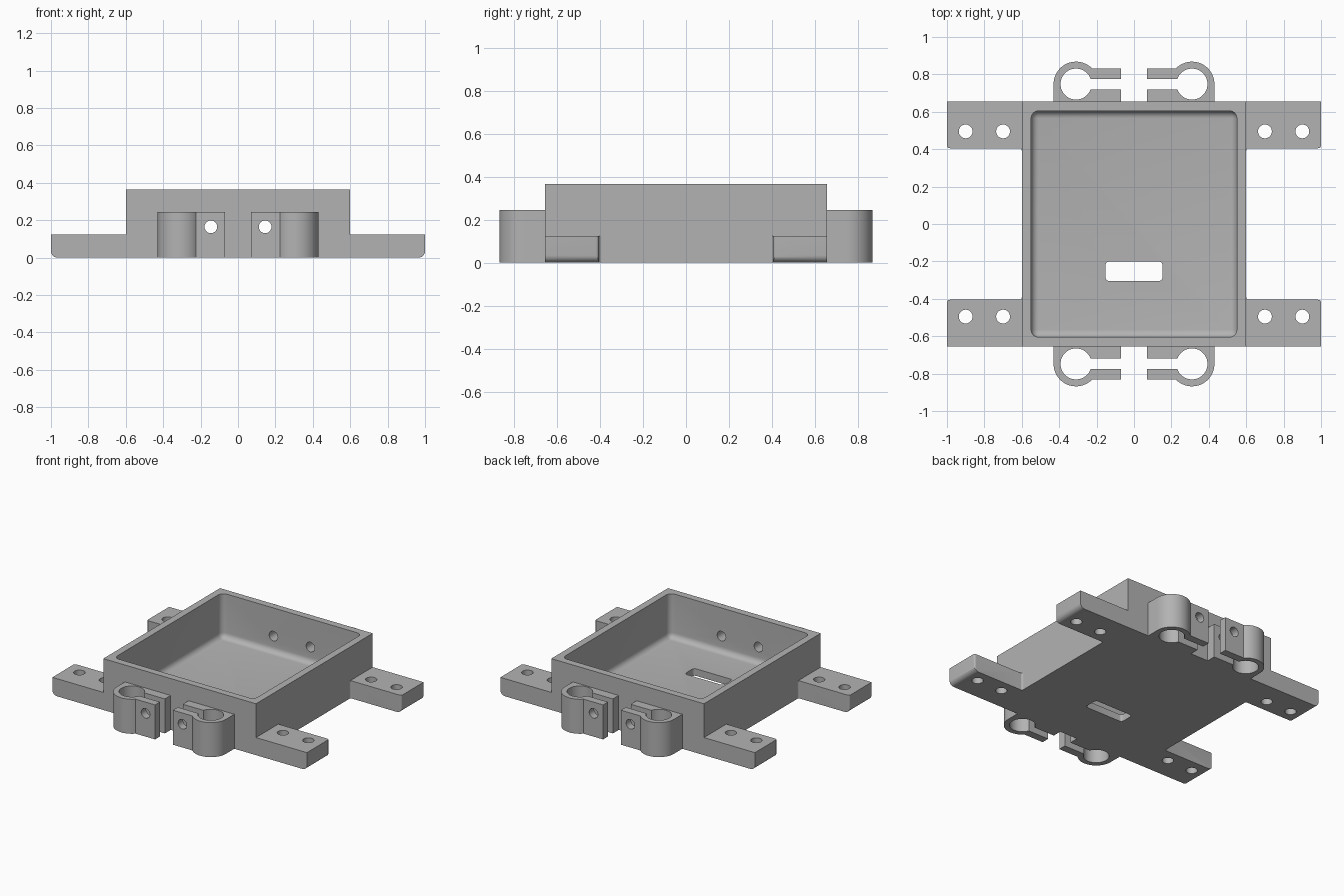
import bpy, bmesh, math
from mathutils import Matrix, Vector

cube = bpy.data.objects.get("Cube")
if cube:
    bpy.data.objects.remove(cube, do_unlink=True)

GREY = (0.45, 0.45, 0.45, 1)
grey = bpy.data.materials.new("plain grey")
grey.use_nodes = True
grey.diffuse_color = GREY
grey.node_tree.nodes["Principled BSDF"].inputs["Base Color"].default_value = GREY

# Main sizes
HALF_X, HALF_Y, HEIGHT = 0.6, 0.655, 0.365
WALL, FLOOR = 0.05, 0.05
LUG_END, LUG_IN, LUG_H = 1.0, 0.405, 0.125
RING_X, RING_Y, RING_R, BORE_R = 0.31, 0.748, 0.12, 0.083
CLAMP_H, ARM_END, ARM_Y, GAP = 0.245, 0.07, 0.083, 0.028
BOLT_X, BOLT_Z, BOLT_R = 0.145, 0.165, 0.034


def finish(bm, name):
    bmesh.ops.recalc_face_normals(bm, faces=bm.faces)
    mesh = bpy.data.meshes.new(name)
    bm.to_mesh(mesh)
    bm.free()
    mesh.materials.append(grey)
    obj = bpy.data.objects.new(name, mesh)
    bpy.context.collection.objects.link(obj)
    return obj


def box(name, lo, hi, radius=0, pick=None):
    """Box between two corners, with the picked edges rounded."""
    bm = bmesh.new()
    bmesh.ops.create_cube(bm, size=1)
    lo, hi = Vector(lo), Vector(hi)
    for v in bm.verts:
        v.co = (lo + hi) / 2 + v.co * (hi - lo)
    if radius:
        bmesh.ops.bevel(bm, geom=[e for e in bm.edges if pick(e)], offset=radius,
                        segments=6, profile=0.5, affect='EDGES')
    return finish(bm, name)


def cylinder(name, radius, length, matrix):
    bm = bmesh.new()
    bmesh.ops.create_cone(bm, cap_ends=True, segments=32, radius1=radius,
                          radius2=radius, depth=length, matrix=matrix)
    return finish(bm, name)


def arc(cx, cy, r, start, end, n):
    angles = [math.radians(start + (end - start) * i / n) for i in range(n + 1)]
    return [(cx + r * math.cos(a), cy + r * math.sin(a)) for a in angles]


def extrude(name, points, place, direction):
    """Flat outline mapped into space by place(), then extruded."""
    bm = bmesh.new()
    face = bm.faces.new([bm.verts.new(place(*p)) for p in points])
    new = bmesh.ops.extrude_face_region(bm, geom=[face])["geom"]
    verts = [g for g in new if isinstance(g, bmesh.types.BMVert)]
    bmesh.ops.translate(bm, verts=verts, vec=direction)
    return finish(bm, name)


def apply(obj, mod):
    bpy.ops.object.select_all(action='DESELECT')
    bpy.context.view_layer.objects.active = obj
    obj.select_set(True)
    bpy.ops.object.modifier_apply(modifier=mod.name)


def combine(obj, tool, operation='DIFFERENCE'):
    tool.hide_render = True
    mod = obj.modifiers.new("cut", 'BOOLEAN')
    mod.operation, mod.solver, mod.object = operation, 'EXACT', tool
    apply(obj, mod)
    bpy.data.objects.remove(tool, do_unlink=True)


def mirror(obj):
    mod = obj.modifiers.new("mirror", 'MIRROR')
    mod.use_axis = (True, True, False)
    mod.use_mirror_merge = False
    apply(obj, mod)


def smooth(obj):
    bpy.ops.object.select_all(action='DESELECT')
    bpy.context.view_layer.objects.active = obj
    obj.select_set(True)
    bpy.ops.object.shade_smooth_by_angle(angle=math.radians(30))


def vertical(e):
    return abs(e.verts[0].co.z - e.verts[1].co.z) > 0.01


def below_rim(e):
    return min(v.co.z for v in e.verts) < HEIGHT


def bolt_hole(x):
    return cylinder("bolt_cutter", BOLT_R, 2,
                    Matrix.Translation((x, 0, BOLT_Z)) @ Matrix.Rotation(math.pi / 2, 4, 'X'))


# Open tray with rounded pocket, cable slot and bolt holes
tray = box("tray", (-HALF_X, -HALF_Y, 0), (HALF_X, HALF_Y, HEIGHT))
inner_x, inner_y = HALF_X - WALL, HALF_Y - WALL
combine(tray, box("pocket_cutter", (-inner_x, -inner_y, FLOOR),
                  (inner_x, inner_y, HEIGHT + 0.2), 0.04, below_rim))
combine(tray, box("slot_cutter", (-0.152, -0.305, -0.1), (0.152, -0.2, 0.2), 0.02, vertical))
for side in (-1, 1):
    combine(tray, bolt_hole(side * BOLT_X))
smooth(tray)

# Mounting lugs: plan outline trimmed by a side outline with a rounded lower end
plan = [(HALF_X, HALF_Y), (LUG_END, HALF_Y)]
plan += arc(LUG_END - 0.015, LUG_IN + 0.015, 0.015, 0, -90, 5)
plan += arc(HALF_X + 0.012, LUG_IN - 0.012, 0.012, 90, 180, 5)
lugs = extrude("mounting_lugs", plan, lambda x, y: (x, y, 0), (0, 0, LUG_H))
side_outline = [(0.5, 0.3), (0.5, -0.1), (0.9, -0.1), (0.9, 0)]
side_outline += arc(LUG_END - 0.035, 0.035, 0.035, -90, 0, 6) + [(LUG_END, 0.3)]
combine(lugs, extrude("lug_trim", side_outline, lambda x, z: (x, 0.2, z), (0, 0.6, 0)),
        'INTERSECT')
for x in (0.7, 0.9):
    combine(lugs, cylinder("screw_cutter", 0.037, 1, Matrix.Translation((x, 0.495, 0))))
mirror(lugs)
smooth(lugs)

# Split ring clamps with a pair of bolted arms
outer = 180 - math.degrees(math.asin(ARM_Y / RING_R))
inner = 180 - math.degrees(math.asin(GAP / BORE_R))
outline = [(ARM_END, HALF_Y), (RING_X + RING_R, HALF_Y)]
outline += arc(RING_X, RING_Y, RING_R, 0, outer, 20)
outline += [(ARM_END, RING_Y + ARM_Y), (ARM_END, RING_Y + GAP)]
outline += arc(RING_X, RING_Y, BORE_R, inner, -inner, 40)
outline += [(ARM_END, RING_Y - GAP)]
clamps = extrude("rod_clamps", outline, lambda x, y: (x, y, 0), (0, 0, CLAMP_H))
combine(clamps, bolt_hole(BOLT_X))
mirror(clamps)
smooth(clamps)
